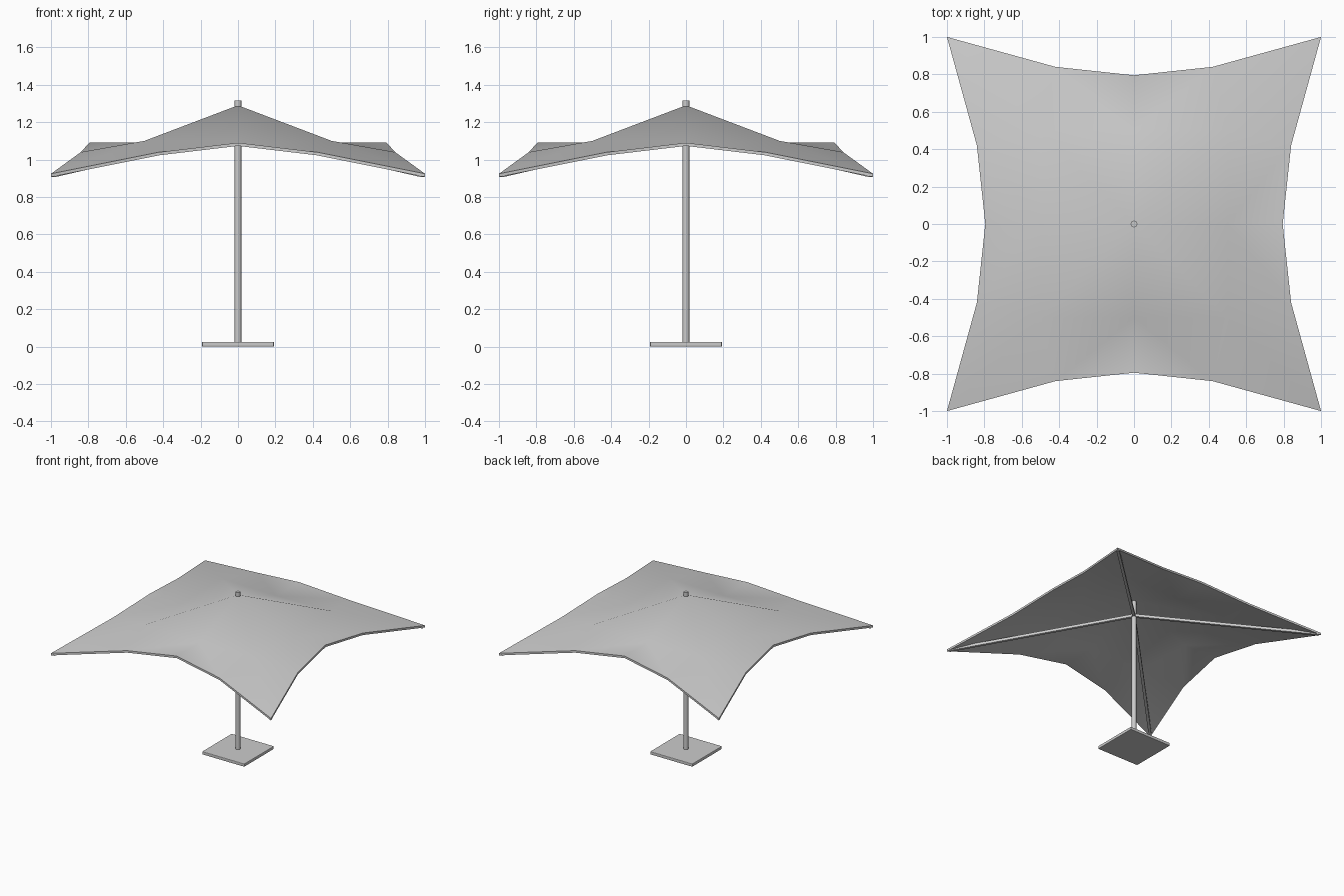
import bpy, bmesh, math
from mathutils import Vector

if "Cube" in bpy.data.objects:
    bpy.data.objects.remove(bpy.data.objects["Cube"])


def finish(name, bm):
    bmesh.ops.recalc_face_normals(bm, faces=bm.faces)
    me = bpy.data.meshes.new(name)
    bm.to_mesh(me)
    bm.free()
    ob = bpy.data.objects.new(name, me)
    bpy.context.collection.objects.link(ob)
    return ob


def smooth(ob, angle):
    bpy.ops.object.select_all(action='DESELECT')
    ob.select_set(True)
    bpy.context.view_layer.objects.active = ob
    bpy.ops.object.shade_smooth_by_angle(angle=math.radians(angle))


# canopy: one eighth described, repeated by mirroring and swapping axes
apex, inner, ridge = (0, 0, 1.29), (0.5, 0, 1.09), (0.5, 0.5, 1.1)
edge_mid, edge_side, corner = (0.795, 0, 1.09), (0.84, 0.42, 1.04), (1, 1, 0.924)
tris = [(apex, inner, ridge), (inner, edge_mid, edge_side),
        (inner, edge_side, ridge), (ridge, edge_side, corner)]
bm = bmesh.new()
for sx in (1, -1):
    for sy in (1, -1):
        for swap in (False, True):
            for t in tris:
                pts = [(y, x, z) if swap else (x, y, z) for x, y, z in t]
                bm.faces.new([bm.verts.new((x * sx, y * sy, z)) for x, y, z in pts])
bmesh.ops.remove_doubles(bm, verts=bm.verts, dist=0.0001)
canopy = finish("canopy", bm)
if canopy.data.polygons[0].normal.z < 0:
    canopy.data.flip_normals()

# cloth thickness, straight down
bm = bmesh.new()
bm.from_mesh(canopy.data)
ret = bmesh.ops.extrude_face_region(bm, geom=bm.faces[:], use_keep_orig=True)
for v in ret["geom"]:
    if isinstance(v, bmesh.types.BMVert):
        v.co.z -= 0.017
bmesh.ops.recalc_face_normals(bm, faces=bm.faces)
bm.to_mesh(canopy.data)
bm.free()
smooth(canopy, 40)

# pole
bpy.ops.mesh.primitive_cylinder_add(vertices=16, radius=0.018, depth=1.295,
                                    location=(0, 0, 0.02 + 1.295 / 2))
pole = bpy.context.object
pole.name = "pole"
smooth(pole, 40)

# base plate
bpy.ops.mesh.primitive_cube_add(size=1, location=(0, 0, 0.0125))
base = bpy.context.object
base.name = "base_plate"
base.scale = (0.385, 0.385, 0.025)
bpy.ops.object.transform_apply(location=False, rotation=False, scale=True)
bev = base.modifiers.new("bevel", 'BEVEL')
bev.width = 0.005
bev.segments = 2

# four support arms from the pole to the canopy corners
for i in range(4):
    a = math.radians(45 + 90 * i)
    d = Vector((math.cos(a), math.sin(a), 0))
    side = Vector((-d.y, d.x, 0)) * 0.011
    bm = bmesh.new()
    rings = []
    for r, z in ((0.0, 1.145), (1.395, 0.917)):
        c = d * r + Vector((0, 0, z))
        h = Vector((0, 0, 0.011))
        rings.append([bm.verts.new(c + p) for p in
                      (side + h, -side + h, -side - h, side - h)])
    for k in range(4):
        n = (k + 1) % 4
        bm.faces.new((rings[0][k], rings[0][n], rings[1][n], rings[1][k]))
    for ring in rings:
        bm.faces.new(ring)
    finish(f"support_arm_{i + 1}", bm)
